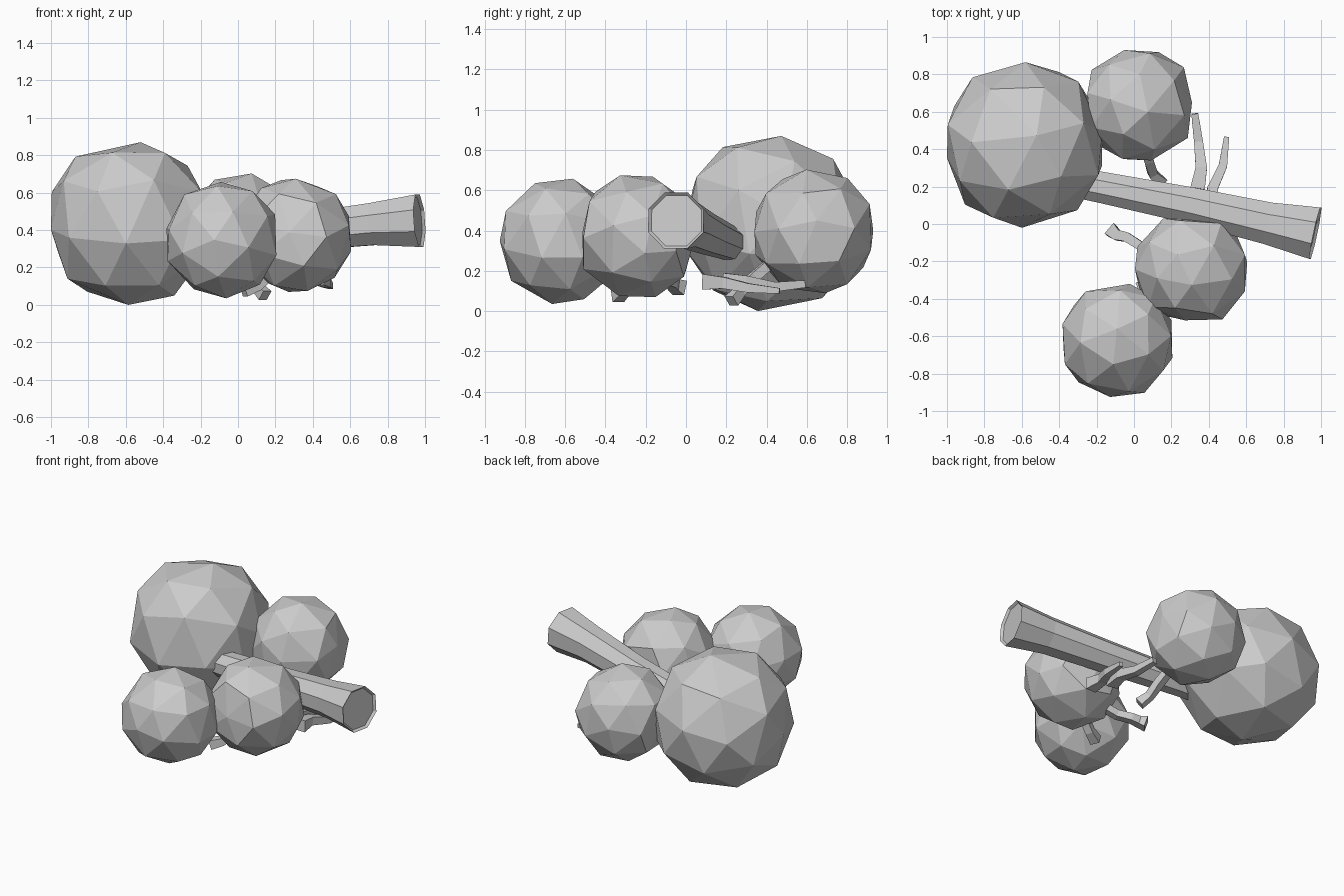
import bpy, bmesh, random
from math import cos, sin, pi
from mathutils import Vector, Euler

if "Cube" in bpy.data.objects:
    bpy.data.objects.remove(bpy.data.objects["Cube"])


def finish(name, bm):
    bmesh.ops.recalc_face_normals(bm, faces=bm.faces[:])
    me = bpy.data.meshes.new(name)
    bm.to_mesh(me)
    bm.free()
    ob = bpy.data.objects.new(name, me)
    bpy.context.collection.objects.link(ob)


def tube(name, path, sides, rim=0):
    """Faceted tube through (x, y, z, radius) points, optional cut-end rim."""
    bm = bmesh.new()
    pts = [Vector(p[:3]) for p in path]
    rings = []
    for i, p in enumerate(pts):
        d = (pts[min(i + 1, len(pts) - 1)] - pts[max(i - 1, 0)]).normalized()
        side = d.cross(Vector((0, 0, 1))).normalized()
        up = side.cross(d)
        rings.append([bm.verts.new(p + path[i][3] * (side * cos(a) + up * sin(a)))
                      for a in ((k + 0.5) * 2 * pi / sides for k in range(sides))])
    for a, b in zip(rings, rings[1:]):
        for k in range(sides):
            j = (k + 1) % sides
            bm.faces.new((a[k], a[j], b[j], b[k]))
    bm.faces.new(rings[0])
    end = bm.faces.new(rings[-1])
    if rim:
        bmesh.ops.recalc_face_normals(bm, faces=bm.faces[:])
        bmesh.ops.inset_individual(bm, faces=[end], thickness=rim, depth=-rim)
    finish(name, bm)


def foliage(name, lo, hi, radius, rot, seed):
    """Irregular leaf ball of large facets, trimmed to its bounds."""
    rnd = random.Random(seed)
    bm = bmesh.new()
    bmesh.ops.create_icosphere(bm, subdivisions=1, radius=1)
    bmesh.ops.poke(bm, faces=bm.faces[:])
    dirs = [v.co.normalized() for v in bm.verts]
    bm.clear()
    mid = (Vector(lo) + Vector(hi)) / 2
    for d in dirs:
        d = (d + Vector([rnd.uniform(-0.07, 0.07) for _ in range(3)])).normalized()
        d.rotate(Euler(rot))
        p = mid + d * radius
        bm.verts.new([min(max(p[i], lo[i]), hi[i]) for i in range(3)])
    bmesh.ops.convex_hull(bm, input=bm.verts[:])
    finish(name, bm)


# leaf balls
foliage("crown_foliage", (-1, -0.02, 0), (-0.17, 0.865, 0.87), 0.457, (0.5, 0.3, 0.4), 1)
foliage("back_foliage", (-0.26, 0.34, 0.08), (0.31, 0.93, 0.705), 0.316, (0.9, 0.2, 1.1), 2)
foliage("middle_foliage", (0.005, -0.515, 0.06), (0.605, 0.03, 0.68), 0.316, (0.3, 0.7, 0.2), 3)
foliage("front_foliage", (-0.39, -0.925, 0.03), (0.22, -0.32, 0.665), 0.316, (0.6, 0.4, 1.7), 4)

# fallen trunk with a flared, recessed cut end
tube("trunk", [(-0.36, 0.23, 0.33, 0.085), (-0.18, 0.197, 0.345, 0.09),
               (0.3, 0.1, 0.385, 0.105), (0.72, 0.003, 0.432, 0.122),
               (0.97, -0.05, 0.45, 0.152)], 8, 0.015)

# broken twigs
tube("twig_back", [(0.06, 0.42, 0.24, 0.034), (0.08, 0.34, 0.17, 0.036),
                   (0.1, 0.27, 0.1, 0.034), (0.145, 0.225, 0.05, 0.042)], 4)
tube("twig_long", [(0.34, 0.19, 0.15, 0.055), (0.36, 0.3, 0.145, 0.043),
                   (0.345, 0.44, 0.12, 0.034), (0.325, 0.59, 0.135, 0.026)], 4)
tube("twig_side", [(0.42, 0.08, 0.145, 0.055), (0.42, 0.19, 0.14, 0.04),
                   (0.475, 0.31, 0.115, 0.032), (0.495, 0.465, 0.1, 0.02)], 4)
tube("twig_middle", [(0.14, -0.15, 0.2, 0.034), (0.04, -0.12, 0.16, 0.034),
                     (-0.04, -0.07, 0.14, 0.036), (-0.09, -0.06, 0.13, 0.04),
                     (-0.125, -0.03, 0.115, 0.052)], 4)
tube("twig_front", [(0.18, -0.28, 0.17, 0.034), (0.1, -0.31, 0.1, 0.036),
                    (0.03, -0.34, 0.075, 0.045)], 4)
